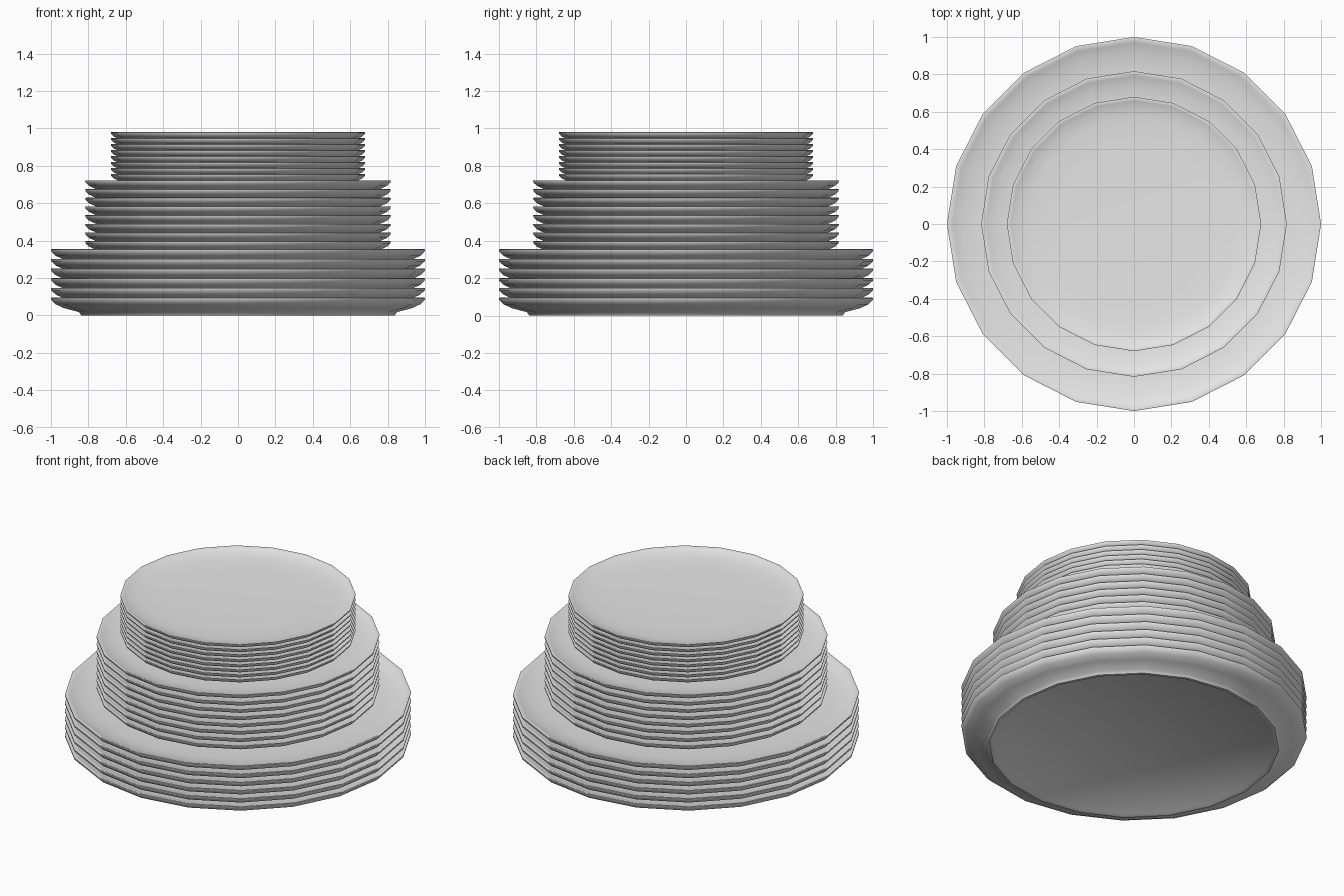
import bpy, bmesh, math

if "Cube" in bpy.data.objects:
    bpy.data.objects.remove(bpy.data.objects["Cube"])

SIDES = 20

# Plain glazed ceramic
ceramic = bpy.data.materials.new("pale_grey_ceramic")
ceramic.diffuse_color = (0.8, 0.8, 0.8, 1)
ceramic.use_nodes = True
ceramic.node_tree.nodes["Principled BSDF"].inputs["Base Color"].default_value = ceramic.diffuse_color

# Plate profile (radius, height) for a plate of radius 1: underside centre, foot, rim, well
PROFILE = [(0, 0.008), (0.81, 0.008), (0.82, 0.0), (0.838, 0.0), (0.85, 0.018),
           (0.93, 0.039), (0.975, 0.06), (0.998, 0.082), (1.0, 0.094), (0.993, 0.096),
           (0.97, 0.086), (0.92, 0.071), (0.83, 0.058), (0.6, 0.052), (0, 0.05)]


def plate(name, radius, z):
    bm = bmesh.new()
    rings = []
    for r, h in PROFILE:
        n = SIDES if r else 1
        rings.append([bm.verts.new((radius * r * math.cos(2 * math.pi * i / SIDES),
                                    radius * r * math.sin(2 * math.pi * i / SIDES),
                                    z + radius * h)) for i in range(n)])
    for a, b in zip(rings, rings[1:]):
        for i in range(SIDES):
            j = (i + 1) % SIDES
            if len(a) == 1:
                bm.faces.new((a[0], b[j], b[i]))
            elif len(b) == 1:
                bm.faces.new((a[i], a[j], b[0]))
            else:
                bm.faces.new((a[i], a[j], b[j], b[i]))
    bmesh.ops.recalc_face_normals(bm, faces=bm.faces)
    mesh = bpy.data.meshes.new(name)
    bm.to_mesh(mesh)
    bm.free()
    mesh.materials.append(ceramic)
    obj = bpy.data.objects.new(name, mesh)
    bpy.context.collection.objects.link(obj)
    bpy.ops.object.select_all(action='DESELECT')
    obj.select_set(True)
    bpy.context.view_layer.objects.active = obj
    bpy.ops.object.shade_smooth_by_angle(angle=math.radians(50))


# Three stacks: name, count, radius, base height, spacing
for name, count, radius, base, step in [("dinner_plate", 6, 1.0, 0.0, 0.0518),
                                        ("salad_plate", 8, 0.817, 0.319, 0.0464),
                                        ("side_plate", 8, 0.68, 0.691, 0.032)]:
    for k in range(count):
        plate(f"{name}_{k + 1}", radius, base + k * step)
